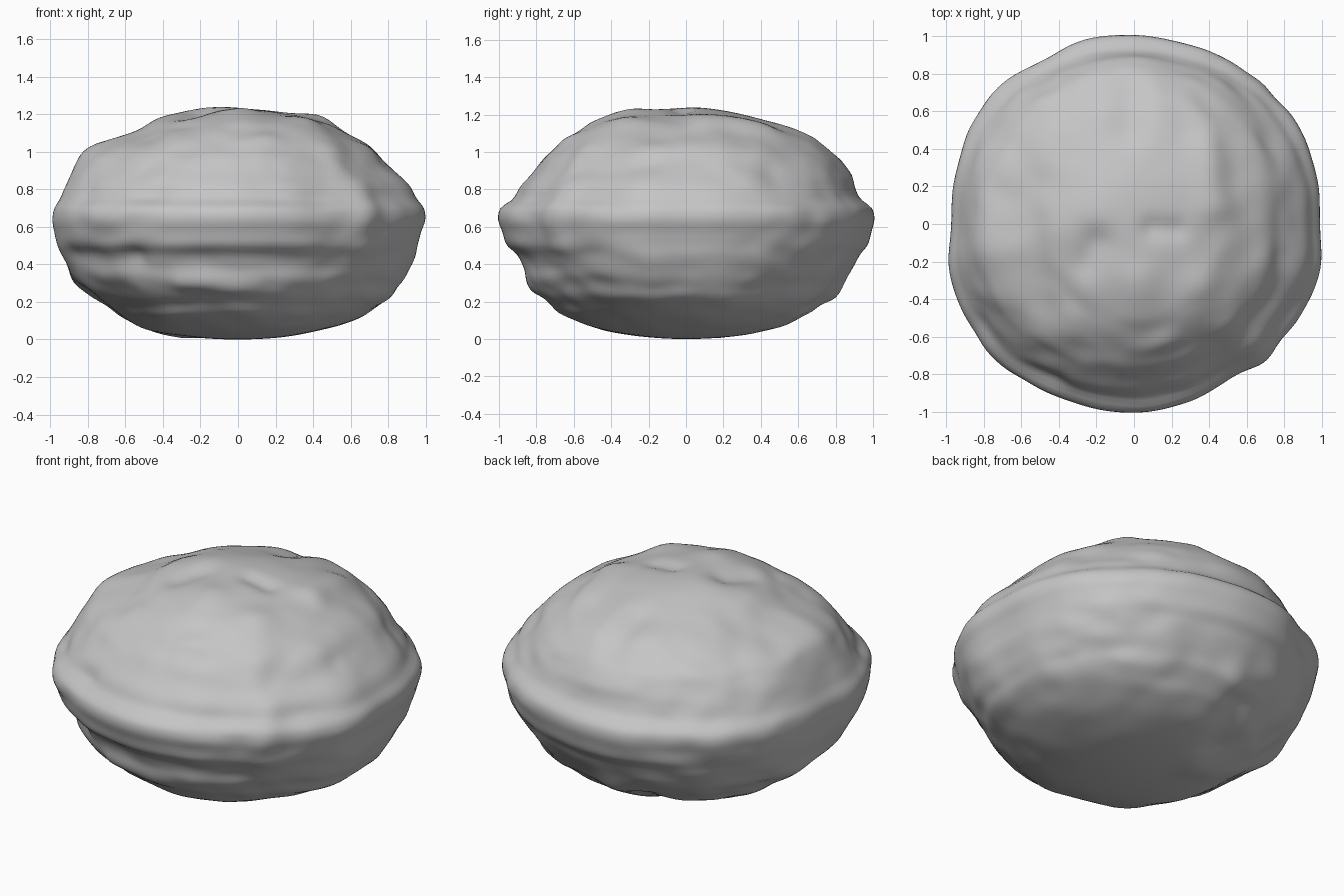
import bpy, bmesh, math
from mathutils import Vector, noise

if "Cube" in bpy.data.objects:
    bpy.data.objects.remove(bpy.data.objects["Cube"])

HALF_HEIGHT = 0.615

# Width of the boulder on each side, relative to an ellipsoid, from base to crown
LEVELS = (-.95, -.84, -.67, -.51, -.35, -.1, .06, .3, .46, .63, .79, .95)
SIDES = {
    (1, 0): (1.12, 1.09, 1.07, 1.01, .99, .98, 1.01, .98, .95, .96, .92, .97),
    (-1, 0): (1.25, 1.03, .97, 1, .99, .99, 1, .98, .98, 1.01, .87, .93),
    (0, 1): (1.2, 1.08, 1, .96, .96, .99, 1.01, .95, .98, 1, 1.08, 1),
    (0, -1): (1.15, 1.1, 1.01, .98, .94, .99, 1.02, .95, .92, .93, .98, 1.08),
}
# Rim irregularity in percent, every 15 degrees from +x
RIM = (-2, 0, 2, 1, 0, -1, 0, 1, 0, 2, 0, -1,
       -3, 2, 2, 2, 0, -1, -1, -2, -4, -3, 0, 2)
# Lobes and hollows: start, end, width, height
LOBES = (
    ((.45, -.5, 1.0), (.35, -.35, 1.1), .13, .03),
    ((.02, -.3, 1.2), (.03, -.45, 1.1), .11, .025),
    ((.38, .4, 1.1), (.42, .1, 1.13), .10, .03),
    ((-.2, .05, 1.2), (-.7, -.1, 1.0), .18, .018),
    ((-.2, -.1, 1.2), (-.25, -.2, 1.15), .09, -.035),
    ((.1, -.02, 1.22), (.22, -.03, 1.2), .06, -.025),
    ((-.02, .5, 1.15), (.0, .7, 1.05), .10, -.025),
    ((.75, .5, .9), (.6, .72, .9), .10, -.02),
    ((-.8, .35, .97), (-.82, -.1, .97), .12, .02),
    ((-.75, -.5, .75), (-.42, -.78, .75), .07, -.025),
    ((-.85, -.4, .45), (-.55, -.75, .45), .07, -.025),
    ((.8, -.2, .95), (.72, -.45, .95), .09, -.02),
    ((-.3, -.8, .3), (.1, -.85, .27), .06, .02),
    ((-.9, -.1, .3), (-.85, .3, .33), .07, .015),
    ((.65, -.65, .85), (.65, -.68, .5), .10, .03),
    ((-.06, .78, .25), (-.06, .8, .25), .10, .025),
    ((-.16, .62, .2), (-.25, .4, .08), .09, -.03),
    ((-.3, .19, .04), (-.83, .15, .29), .10, .02),
)


def blend(pairs, width):
    """Smooth weighted mean of (distance, value) pairs."""
    weights = [(math.exp(-(d / width) ** 2), v) for d, v in pairs]
    return sum(w * v for w, v in weights) / sum(w for w, v in weights)


def stone_point(n):
    around = math.atan2(n.y, n.x)
    flat = Vector((math.cos(around), math.sin(around)))
    # Blend the four side profiles around the stone
    wide = sum(max(0, flat.dot(Vector(side))) ** 2
               * blend([(n.z - lv, v) for lv, v in zip(LEVELS, prof)], .1)
               for side, prof in SIDES.items())
    step = math.tau / len(RIM)
    rim = blend([(math.remainder(around - i * step, math.tau), v)
                 for i, v in enumerate(RIM)], .17)
    wide *= 1 + .01 * rim * n.xy.length_squared
    p = Vector((n.x * wide, n.y * wide, HALF_HEIGHT * n.z))
    out = Vector((n.x, n.y, n.z / HALF_HEIGHT)).normalized()
    # Gentle waves, fading where the stone reaches its full size
    fade = 1 - sum(c ** 4 for c in n)
    push = fade * (.03 * noise.noise(n * 3 + Vector((4, 1, 7)))
                   + .02 * noise.noise(n * 6))
    # Placed lobes and hollows
    for a, b, width, height in LOBES:
        a, b = (Vector(e) - Vector((0, 0, HALF_HEIGHT)) for e in (a, b))
        axis = b - a
        t = min(1, max(0, (p - a).dot(axis) / axis.length_squared))
        push += height * math.exp(-((p - a - t * axis).length / width) ** 2)
    return p + out * push + Vector((0, 0, HALF_HEIGHT))


# Boulder
bm = bmesh.new()
bmesh.ops.create_icosphere(bm, subdivisions=6, radius=1)
for v in bm.verts:
    v.co = stone_point(v.co.normalized())

mesh = bpy.data.meshes.new("boulder")
bm.to_mesh(mesh)
bm.free()
mesh.shade_smooth()
boulder = bpy.data.objects.new("boulder", mesh)
bpy.context.collection.objects.link(boulder)

# Stone grey
GREY = (.56, .56, .56, 1)
stone = bpy.data.materials.new("stone_grey")
stone.use_nodes = True
stone.diffuse_color = GREY
stone.node_tree.nodes["Principled BSDF"].inputs["Base Color"].default_value = GREY
mesh.materials.append(stone)
